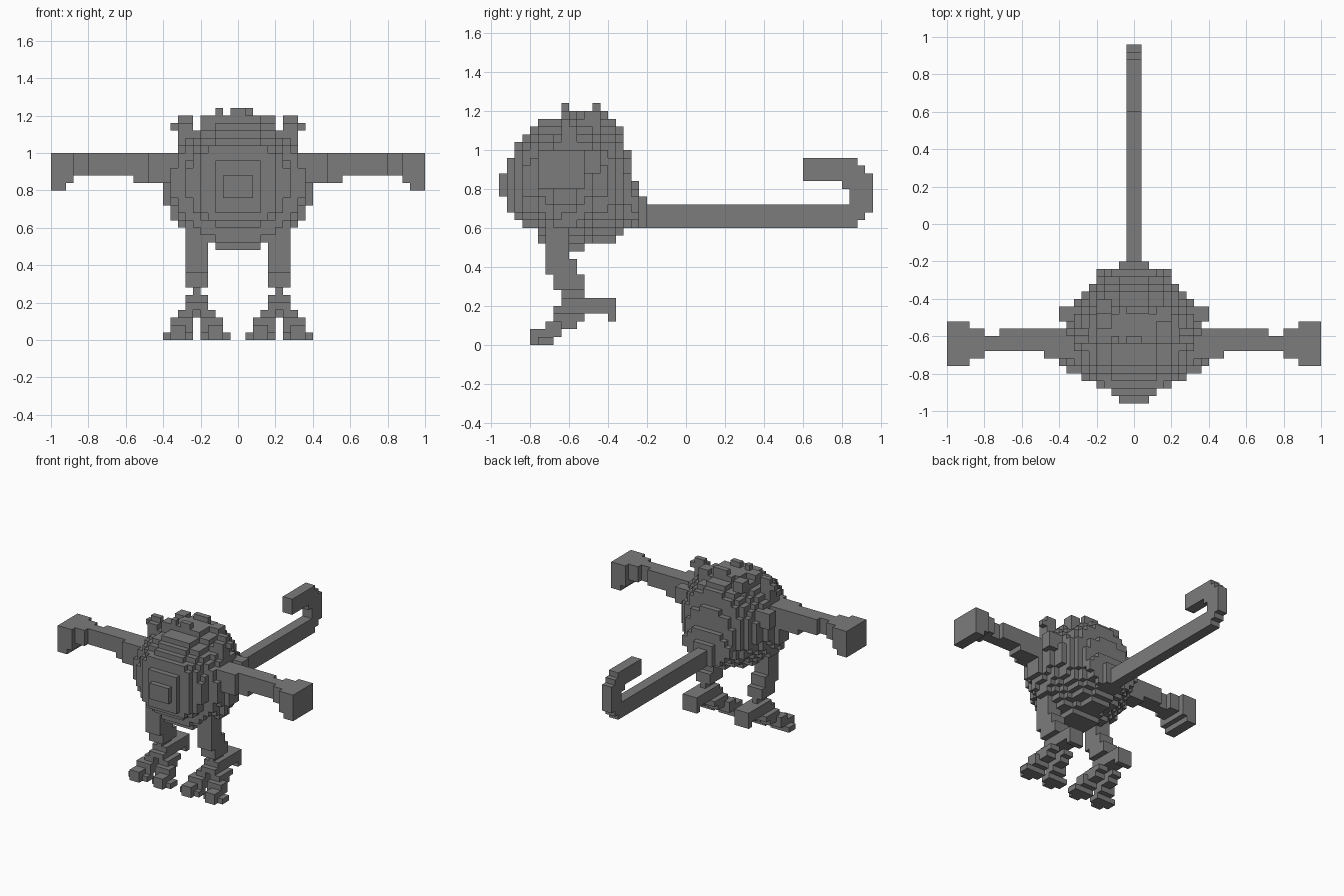
import bpy
import bmesh

UNIT = 0.04  # edge of one cube; all part sizes below count cubes

old = bpy.data.objects.get("Cube")
if old:
    bpy.data.objects.remove(old, do_unlink=True)

grey = bpy.data.materials.new("mid_grey")
grey.use_nodes = True
grey.diffuse_color = (0.2, 0.2, 0.2, 1)
grey.node_tree.nodes["Principled BSDF"].inputs["Base Color"].default_value = (0.2, 0.2, 0.2, 1)


def box(x0, x1, y0, y1, z0, z1):
    return {(x, y, z) for x in range(x0, x1) for y in range(y0, y1) for z in range(z0, z1)}


def mirrored(cells):
    return {(-x - 1, y, z) for x, y, z in cells}


def build(name, cells):
    """Make the outer skin of a set of cubes, with flat areas merged."""
    bm = bmesh.new()
    verts = {}
    for cell in sorted(cells):
        for axis in range(3):
            u, v = (axis + 1) % 3, (axis + 2) % 3
            for side in (0, 1):
                beside = list(cell)
                beside[axis] += 2 * side - 1
                if tuple(beside) in cells:
                    continue
                loop = []
                for du, dv in ((0, 0), (1, 0), (1, 1), (0, 1)):
                    p = list(cell)
                    p[axis] += side
                    p[u] += du
                    p[v] += dv
                    p = tuple(p)
                    if p not in verts:
                        verts[p] = bm.verts.new([c * UNIT for c in p])
                    loop.append(verts[p])
                bm.faces.new(loop if side else loop[::-1])
    bmesh.ops.dissolve_limit(bm, angle_limit=0.01, verts=bm.verts[:], edges=bm.edges[:])
    mesh = bpy.data.meshes.new(name)
    bm.to_mesh(mesh)
    bm.free()
    mesh.materials.append(grey)
    obj = bpy.data.objects.new(name, mesh)
    bpy.context.collection.objects.link(obj)


def build_pair(name, cells):
    build("left_" + name, cells)
    build("right_" + name, mirrored(cells))


# Round body: one slice per row from the muzzle back (half width, bottom, top)
slices = [(2, 19, 22), (3, 17, 24), (5, 16, 26), (7, 15, 27), (7, 15, 28),
          (9, 13, 29), (9, 12, 29), (10, 12, 29), (10, 12, 30), (10, 12, 30),
          (9, 12, 30), (9, 13, 30), (8, 13, 30), (8, 13, 29), (7, 13, 29),
          (6, 14, 28), (5, 15, 25), (5, 15, 21), (2, 15, 19)]
body = set()
for row, (half, low, high) in enumerate(slices):
    # square muzzle and tail root, softer face and back, round middle
    power = 5 if row < 3 or row == 18 else 1.8 if 4 < row < 15 else 2.1
    mid, tall = (low + high) / 2, (high - low) / 2
    for x, y, z in box(-half, half, row - 24, row - 23, low, high):
        across, up = abs(x + 0.5) / half, abs(z + 0.5 - mid) / tall
        if across ** power + up ** power <= 1.012:
            body.add((x, y, z))
build("body", body)

# Ears and side tufts
build_pair("ear", box(6, 8, -16, -14, 25, 29) | box(6, 8, -15, -14, 29, 30)
           | box(8, 9, -15, -14, 28, 29))
build_pair("side_tuft", box(7, 10, -13, -11, 22, 25))

# Tufts on the crown
build("crown_tufts", box(-3, -2, -16, -15, 29, 31) | box(-1, 2, -12, -11, 28, 31)
      | box(-1, 1, -16, -15, 29, 31) | box(3, 5, -13, -11, 28, 30)
      | box(-5, -3, -12, -10, 28, 30) | box(-5, -3, -16, -14, 28, 30))

# Outstretched arms with drooping hands
build_pair("arm", box(8, 18, -17, -14, 22, 25) | box(18, 20, -17, -15, 22, 25)
           | box(10, 14, -17, -14, 21, 25) | box(8, 12, -18, -14, 21, 25))
build_pair("hand", box(19, 21, -17, -15, 22, 25) | box(20, 22, -18, -14, 22, 25)
           | box(22, 25, -19, -13, 21, 25) | box(23, 25, -19, -13, 20, 21))

# Bent legs: thigh, knee, shin, ankle
build_pair("leg", box(4, 7, -18, -15, 11, 16) | box(4, 7, -18, -14, 9, 11)
           | box(4, 7, -17, -13, 7, 9) | box(5, 6, -16, -13, 6, 7)
           | box(4, 7, -16, -13, 4, 6))

# Feet: a back toe, and two knobby front toes spread about the ankle
foot = box(4, 7, -13, -9, 5, 6) | box(4, 7, -17, -9, 4, 5) | box(4, 7, -10, -9, 3, 4)
toe = (box(6, 8, -17, -13, 3, 4) | box(6, 8, -17, -14, 2, 3) | box(6, 9, -18, -16, 1, 3)
       | box(7, 9, -20, -17, 0, 2) | box(6, 10, -19, -17, 0, 1))
foot |= toe | {(10 - x, y, z) for x, y, z in toe}
build_pair("foot", foot)

# Long tail with a hooked end
build("tail", box(-1, 1, -8, 22, 15, 18) | box(-1, 1, 21, 23, 16, 18)
      | box(-1, 1, 21, 24, 17, 22) | box(-1, 1, 20, 23, 20, 23)
      | box(-1, 1, 15, 22, 21, 24))
